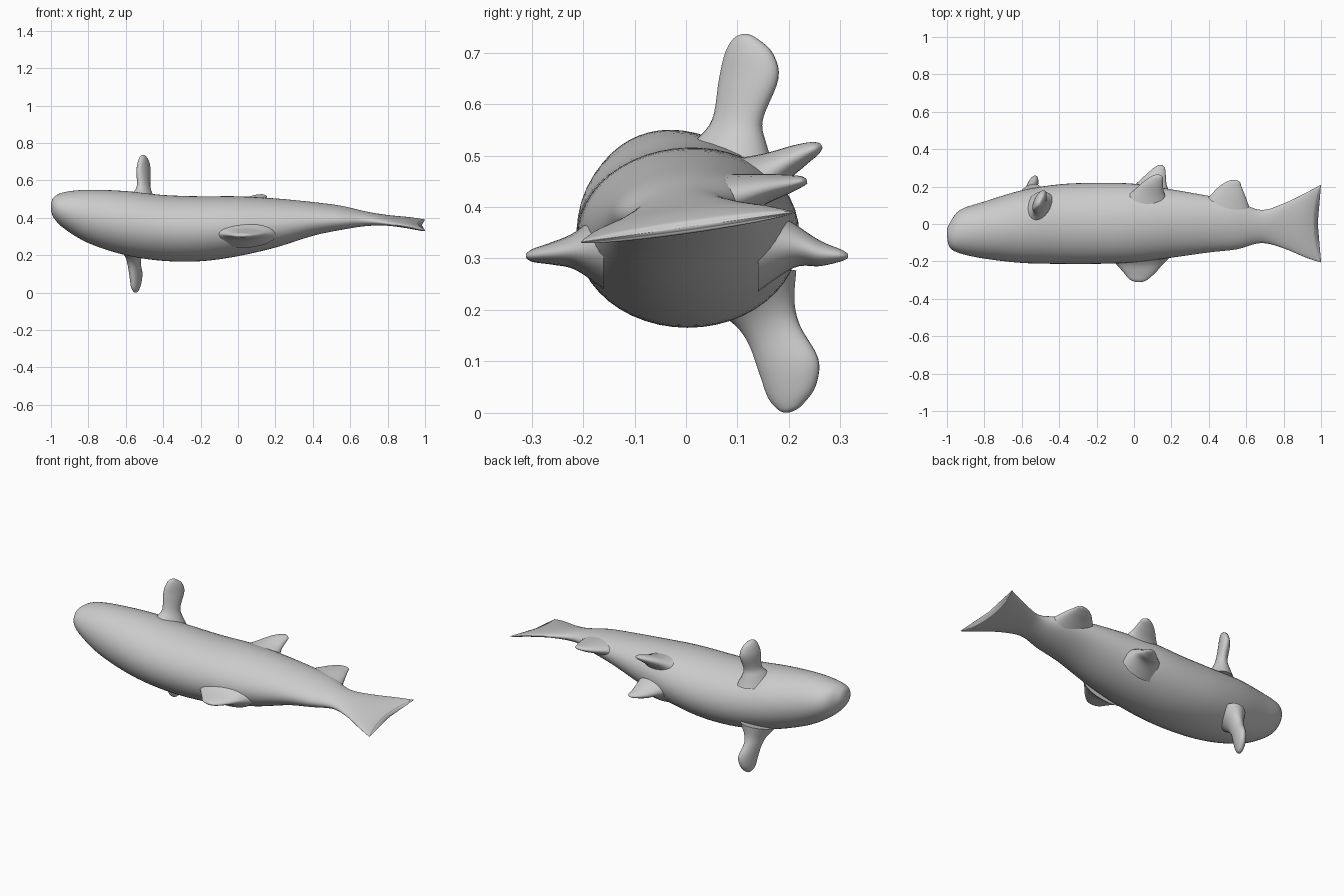
import bpy, bmesh, math
from mathutils import Vector

grey = bpy.data.materials.new("plain grey")
grey.diffuse_color = (0.6, 0.6, 0.6, 1)


def spline(rows, steps):
    """Catmull-Rom interpolation through rows of numbers."""
    out = []
    for i in range(len(rows) - 1):
        a, b, c, d = (rows[max(0, min(len(rows) - 1, k))] for k in (i - 1, i, i + 1, i + 2))
        for s in range(steps):
            t = s / steps
            out.append([0.5 * (2 * q + (r - p) * t + (2 * p - 5 * q + 4 * r - w) * t * t
                               + (3 * q - p - 3 * r + w) * t ** 3)
                        for p, q, r, w in zip(a, b, c, d)])
    return out + [list(rows[-1])]


def loft(name, rings):
    """Skin closed rings of points and cap both ends."""
    bm = bmesh.new()
    loops = [[bm.verts.new(p) for p in ring] for ring in rings]
    n = len(loops[0])
    for r0, r1 in zip(loops, loops[1:]):
        for i in range(n):
            j = (i + 1) % n
            bm.faces.new((r0[i], r0[j], r1[j], r1[i]))
    for ring in (loops[0], loops[-1]):
        mid = bm.verts.new(sum((v.co for v in ring), Vector()) / n)
        for i in range(n):
            bm.faces.new((ring[i], ring[(i + 1) % n], mid))
    bmesh.ops.recalc_face_normals(bm, faces=bm.faces)
    mesh = bpy.data.meshes.new(name)
    bm.to_mesh(mesh)
    bm.free()
    mesh.materials.append(grey)
    obj = bpy.data.objects.new(name, mesh)
    bpy.context.collection.objects.link(obj)
    bpy.ops.object.select_all(action='DESELECT')
    obj.select_set(True)
    bpy.context.view_layer.objects.active = obj
    bpy.ops.object.shade_smooth_by_angle(angle=math.radians(60))


def fin(name, wide, thick, stations):
    """Stations: centre x, y, z, half width, half thickness."""
    wide, thick = Vector(wide).normalized(), Vector(thick).normalized()
    rings = []
    for x, y, z, w, t in spline(stations, 5):
        rings.append([Vector((x, y, z)) + wide * w * math.cos(a) + thick * t * math.sin(a)
                      for a in (math.tau * k / 24 for k in range(24))])
    loft(name, rings)


# body and tail: x, y low, y high, z low, z high, sideways tilt, rear edge bow
body = [
    (-1.0, -.07, -.03, .44, .475, 0, 0),
    (-.985, -.125, .005, .40, .51, 0, 0),
    (-.93, -.157, .075, .343, .537, 0, 0),
    (-.8, -.185, .12, .265, .55, 0, 0),
    (-.6, -.208, .18, .20, .543, 0, 0),
    (-.4, -.213, .212, .17, .522, 0, 0),
    (-.2, -.213, .22, .168, .515, 0, 0),
    (0, -.205, .215, .195, .515, .03, 0),
    (.2, -.18, .185, .242, .503, .08, 0),
    (.4, -.152, .15, .305, .483, .1, 0),
    (.55, -.135, .12, .337, .463, .12, 0),
    (.68, -.102, .075, .357, .433, .13, 0),
    (.8, -.13, .11, .363, .41, .14, 0),
    (.9, -.178, .165, .355, .393, .14, .015),
    (.955, -.203, .205, .348, .376, .14, .035),
    (.965, -.203, .21, .355, .367, .14, .035),
]
rings = []
for x, y0, y1, z0, z1, tilt, bow in spline(body, 5):
    ring = []
    for k in range(48):
        c, s = math.cos(math.tau * k / 48), math.sin(math.tau * k / 48)
        dy = (y1 - y0) / 2 * c
        ring.append(Vector((x + bow * c * c, (y0 + y1) / 2 + dy,
                            (z0 + z1) / 2 + (z1 - z0) / 2 * s + tilt * dy)))
    rings.append(ring)
loft("body_and_tail", rings)

# pair of front paddle fins
fin("upper_paddle_fin", (.45, .9, 0), (.9, -.45, 0), [
    (-.51, .07, .47, .11, .08), (-.51, .085, .525, .075, .05),
    (-.505, .1, .57, .053, .031), (-.505, .122, .65, .063, .029),
    (-.505, .122, .7, .05, .023), (-.507, .115, .728, .024, .013),
    (-.507, .115, .736, .006, .004)])
fin("lower_paddle_fin", (.35, .9, .25), (.9, -.4, 0), [
    (-.55, .11, .25, .11, .08), (-.555, .145, .2, .07, .045),
    (-.555, .17, .155, .056, .032), (-.545, .2, .09, .062, .029),
    (-.545, .206, .04, .05, .023), (-.545, .204, .01, .024, .013),
    (-.545, .203, .002, .006, .004)])

# back fin
fin("back_fin", (1, 0, 0), (0, 0, 1), [
    (.03, -.16, .32, .18, .08), (.03, -.215, .315, .125, .037),
    (.03, -.26, .31, .085, .022), (.025, -.297, .306, .048, .013),
    (.028, -.311, .305, .015, .004)])

# pair of belly fins
fin("lower_belly_fin", (1, 0, 0), (0, 0, 1), [
    (.06, .14, .325, .14, .09), (.09, .21, .325, .085, .043),
    (.115, .26, .31, .055, .025), (.135, .3, .306, .03, .012),
    (.14, .315, .305, .01, .004)])
fin("upper_belly_fin", (1, 0, 0), (0, -.5, .85), [
    (.05, .11, .43, .14, .07), (.075, .17, .472, .085, .037),
    (.1, .22, .5, .056, .023), (.12, .25, .514, .034, .014),
    (.125, .263, .52, .01, .005)])

# rear belly fin
fin("rear_belly_fin", (1, 0, 0), (0, -.2, 1), [
    (.48, .08, .415, .14, .05), (.5, .15, .435, .095, .03),
    (.515, .2, .445, .06, .018), (.53, .226, .45, .035, .01),
    (.535, .235, .45, .01, .004)])
